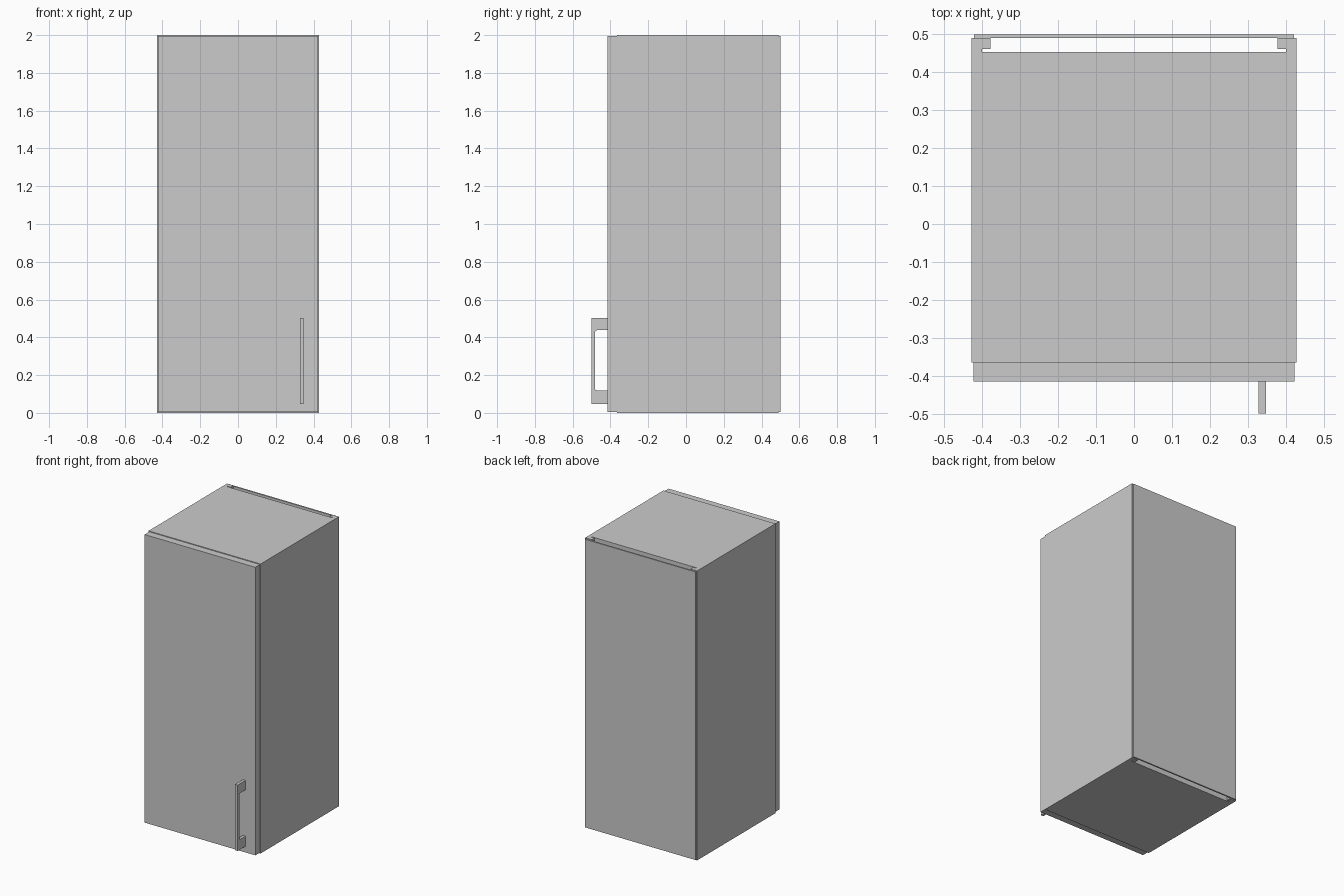
import bpy, bmesh, math
from mathutils import Vector

if "Cube" in bpy.data.objects:
    bpy.data.objects.remove(bpy.data.objects["Cube"])


def prism(name, profile, to_3d, lo, hi):
    """Extrude a closed 2D profile between lo and hi along the remaining axis."""
    bm = bmesh.new()
    face = bm.faces.new([bm.verts.new(to_3d(a, b, lo)) for a, b in profile])
    offset = Vector(to_3d(0, 0, hi)) - Vector(to_3d(0, 0, lo))
    ext = bmesh.ops.extrude_face_region(bm, geom=[face], use_keep_orig=True)
    verts = [g for g in ext["geom"] if isinstance(g, bmesh.types.BMVert)]
    bmesh.ops.translate(bm, verts=verts, vec=offset)
    bmesh.ops.recalc_face_normals(bm, faces=bm.faces)
    mesh = bpy.data.meshes.new(name)
    bm.to_mesh(mesh)
    bm.free()
    obj = bpy.data.objects.new(name, mesh)
    bpy.context.collection.objects.link(obj)
    return obj


def along_z(a, b, t):
    return (a, b, t)


def along_x(a, b, t):
    return (t, a, b)


def board(name, x, y, z):
    rect = [(x[0], y[0]), (x[1], y[0]), (x[1], y[1]), (x[0], y[1])]
    return prism(name, rect, along_z, *z)


FRONT, REAR = -0.365, 0.49
OUT, INN, GROOVE = 0.428, 0.378, 0.401

# side panels, each with a groove that holds the inner back
for side, s in (("left", -1), ("right", 1)):
    section = [(OUT, FRONT), (OUT, REAR), (INN, REAR), (INN, 0.461),
               (GROOVE, 0.461), (GROOVE, 0.443), (INN, 0.443), (INN, FRONT)]
    prism(f"{side}_side_panel", [(s * x, y) for x, y in section], along_z, 0, 2)

# top and bottom panels
for name, z in (("bottom_panel", (0, 0.05)), ("top_panel", (1.95, 2))):
    board(name, (-INN, INN), (FRONT, 0.443), z)

# inner back in the grooves, and the thin outer back
board("inner_back", (-GROOVE, GROOVE), (0.443, 0.454), (0, 2))
board("outer_back", (-0.422, 0.422), (REAR, 0.5), (0.005, 1.995))

# door
board("door", (-0.423, 0.423), (-0.415, FRONT), (0.005, 1.995))

# handle: C-shaped profile with rounded inner corners
r, bar, low, high = 0.015, -0.483, 0.118, 0.438
profile = [(-0.415, 0.048), (-0.5, 0.048), (-0.5, 0.503), (-0.415, 0.503), (-0.415, high)]
for cz, start in ((high - r, 90), (low + r, 180)):
    for i in range(6):
        a = math.radians(start + 18 * i)
        profile.append((bar + r + r * math.cos(a), cz + r * math.sin(a)))
profile.append((-0.415, low))
prism("handle", profile, along_x, 0.328, 0.348)
